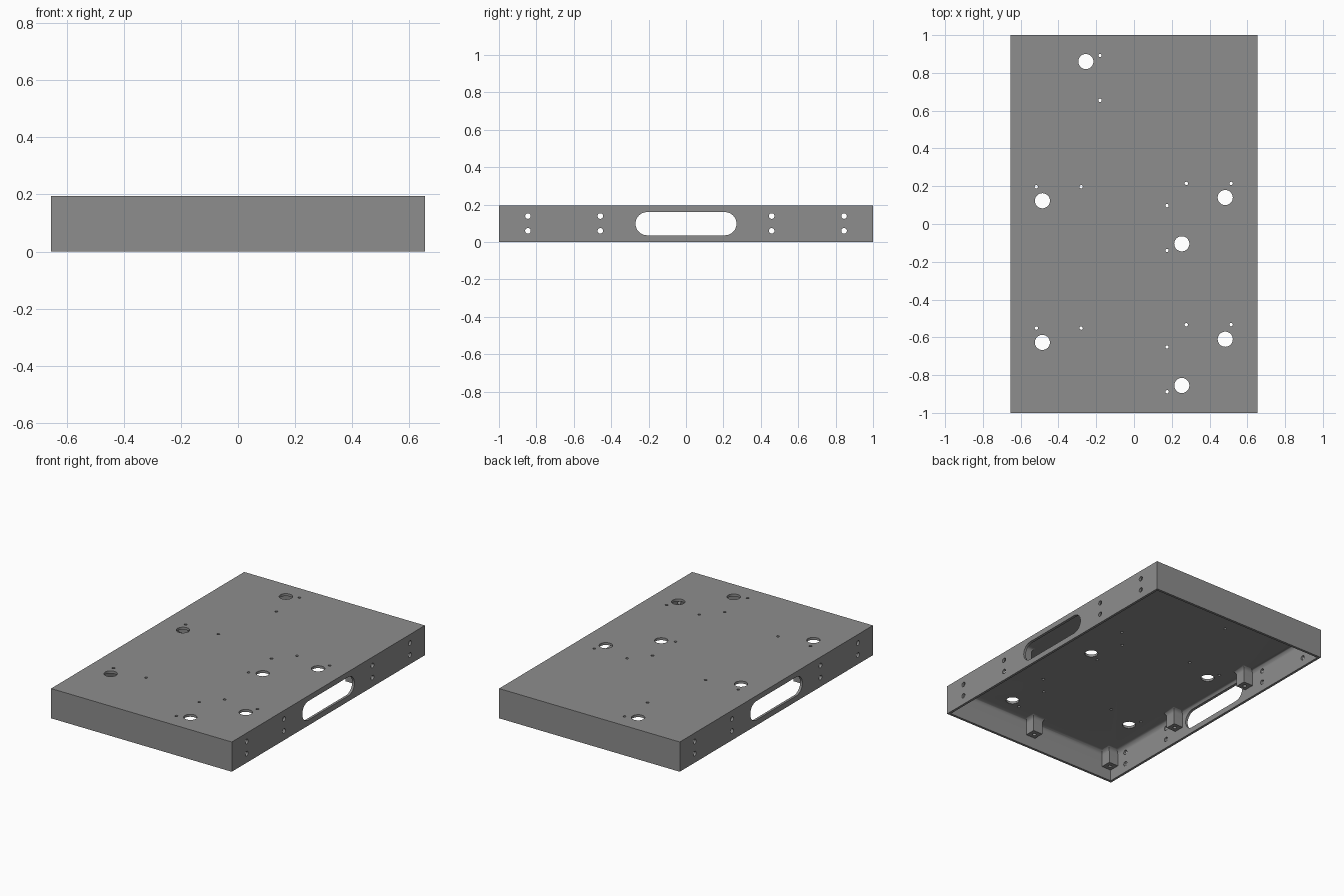
import bpy, bmesh, math
from mathutils import Matrix

if "Cube" in bpy.data.objects:
    bpy.data.objects.remove(bpy.data.objects["Cube"])

HX, HY, H = 0.655, 1.0, 0.195      # half width, half length, height
WALL, FILLET = 0.016, 0.03

grey = bpy.data.materials.new("metal grey")
grey.diffuse_color = (0.27, 0.27, 0.27, 1)
grey.use_nodes = True
grey.node_tree.nodes["Principled BSDF"].inputs["Base Color"].default_value = grey.diffuse_color


def make(name, bm):
    bmesh.ops.recalc_face_normals(bm, faces=bm.faces)
    me = bpy.data.meshes.new(name)
    bm.to_mesh(me)
    bm.free()
    me.materials.append(grey)
    ob = bpy.data.objects.new(name, me)
    bpy.context.collection.objects.link(ob)
    return ob


def box(bm, x, y, z0, z1):
    m = Matrix.Translation((0, 0, (z0 + z1) / 2)) @ Matrix.Diagonal((2 * x, 2 * y, z1 - z0, 1))
    return bmesh.ops.create_cube(bm, size=1, matrix=m)["verts"]


def drill(bm, r, length, matrix, seg):
    bmesh.ops.create_cone(bm, cap_ends=True, segments=seg, radius1=r, radius2=r,
                          depth=length, matrix=matrix)


def cut(target, cutter):
    mod = target.modifiers.new("cut", "BOOLEAN")
    mod.operation, mod.solver, mod.object = "DIFFERENCE", "EXACT", cutter
    bpy.context.view_layer.objects.active = target
    bpy.ops.object.modifier_apply(modifier=mod.name)
    bpy.data.objects.remove(cutter)


def smooth(ob):
    bpy.ops.object.select_all(action="DESELECT")
    ob.select_set(True)
    bpy.context.view_layer.objects.active = ob
    bpy.ops.object.shade_smooth_by_angle(angle=math.radians(32))


# Tray shell: open underneath, rounded inside where walls meet the top
bm = bmesh.new()
box(bm, HX, HY, 0, H)
shell = make("shell", bm)
bm = bmesh.new()
box(bm, HX - WALL, HY - WALL, -0.1, H - WALL)
top_edges = [e for e in bm.edges if all(v.co.z > 0.1 for v in e.verts)]
bmesh.ops.bevel(bm, geom=top_edges, offset=FILLET, segments=6, profile=0.5, affect="EDGES")
cut(shell, make("cavity", bm))

# Round openings and screw holes in the top
big = [(-0.255, 0.86), (-0.485, 0.123), (0.483, 0.14), (0.253, -0.105),
       (-0.485, -0.627), (0.483, -0.61), (0.253, -0.855)]
small = [(-0.18, 0.892), (-0.18, 0.655)]
for d in (0, -0.748):
    small += [(x, y + d) for x, y in ((-0.517, 0.197), (-0.28, 0.197), (0.277, 0.215),
                                      (0.514, 0.215), (0.175, 0.097), (0.175, -0.14))]
bm = bmesh.new()
for pts, r, seg in ((big, 0.04, 40), (small, 0.009, 16)):
    for x, y in pts:
        drill(bm, r, 0.12, Matrix.Translation((x, y, H)), seg)
cut(shell, make("top_holes", bm))

# Screw holes through both long walls
bm = bmesh.new()
turn = Matrix.Rotation(math.pi / 2, 4, "Y")
for y in (-0.845, -0.458, 0.458, 0.845):
    for z in (0.06, 0.139):
        drill(bm, 0.015, 2, Matrix.Translation((0, y, z)) @ turn, 20)
cut(shell, make("side_holes", bm))

# Long rounded handle slot through both long walls
bm = bmesh.new()
r, mid, n = 0.062, 0.098, 20
ring = []
for side in (1, -1):
    for i in range(n + 1):
        a = math.pi * i / n - math.pi / 2
        ring.append((side * (0.27 - r + r * math.cos(a)), mid + side * r * math.sin(a)))
face = bm.faces.new([bm.verts.new((-1, y, z)) for y, z in ring])
ext = bmesh.ops.extrude_face_region(bm, geom=[face])["geom"]
bmesh.ops.translate(bm, vec=(2, 0, 0), verts=[v for v in ext if isinstance(v, bmesh.types.BMVert)])
cut(shell, make("slot", bm))
smooth(shell)


# Square screw posts hanging from the top, flared where they meet it
def post(name, cx, cy):
    bm = bmesh.new()
    half, z0, z1 = 0.035, 0.075, H - WALL + 0.003
    levels = [(half, z0)]
    for i in range(7):
        a = math.pi / 2 * i / 6
        levels.append((half + FILLET * (1 - math.cos(a)), z1 - FILLET * (1 - math.sin(a))))
    rings = []
    for s, z in levels:
        ring = []
        for sx, sy in ((-1, -1), (1, -1), (1, 1), (-1, 1)):
            x = max(-HX + 0.006, min(HX - 0.006, cx + sx * s))
            y = max(-HY + 0.006, min(HY - 0.006, cy + sy * s))
            ring.append(bm.verts.new((x, y, z)))
        rings.append(ring)
    for a, b in zip(rings, rings[1:]):
        for i in range(4):
            j = (i + 1) % 4
            bm.faces.new((a[i], a[j], b[j], b[i]))
    bm.faces.new(rings[0])
    bm.faces.new(rings[-1])
    ob = make(name, bm)
    hole = bmesh.new()
    drill(hole, 0.012, 0.16, Matrix.Translation((cx, cy, z0)), 16)
    cut(ob, make("post_hole", hole))
    smooth(ob)


px, py = HX - WALL - 0.034, HY - WALL - 0.034
for sx in (-1, 1):
    for k, y in enumerate((-py, -0.333, 0.333, py)):
        post(f"side_post_{'left' if sx < 0 else 'right'}_{k + 1}", sx * px, y)
post("front_post", 0, -py)
post("back_post", 0, py)
